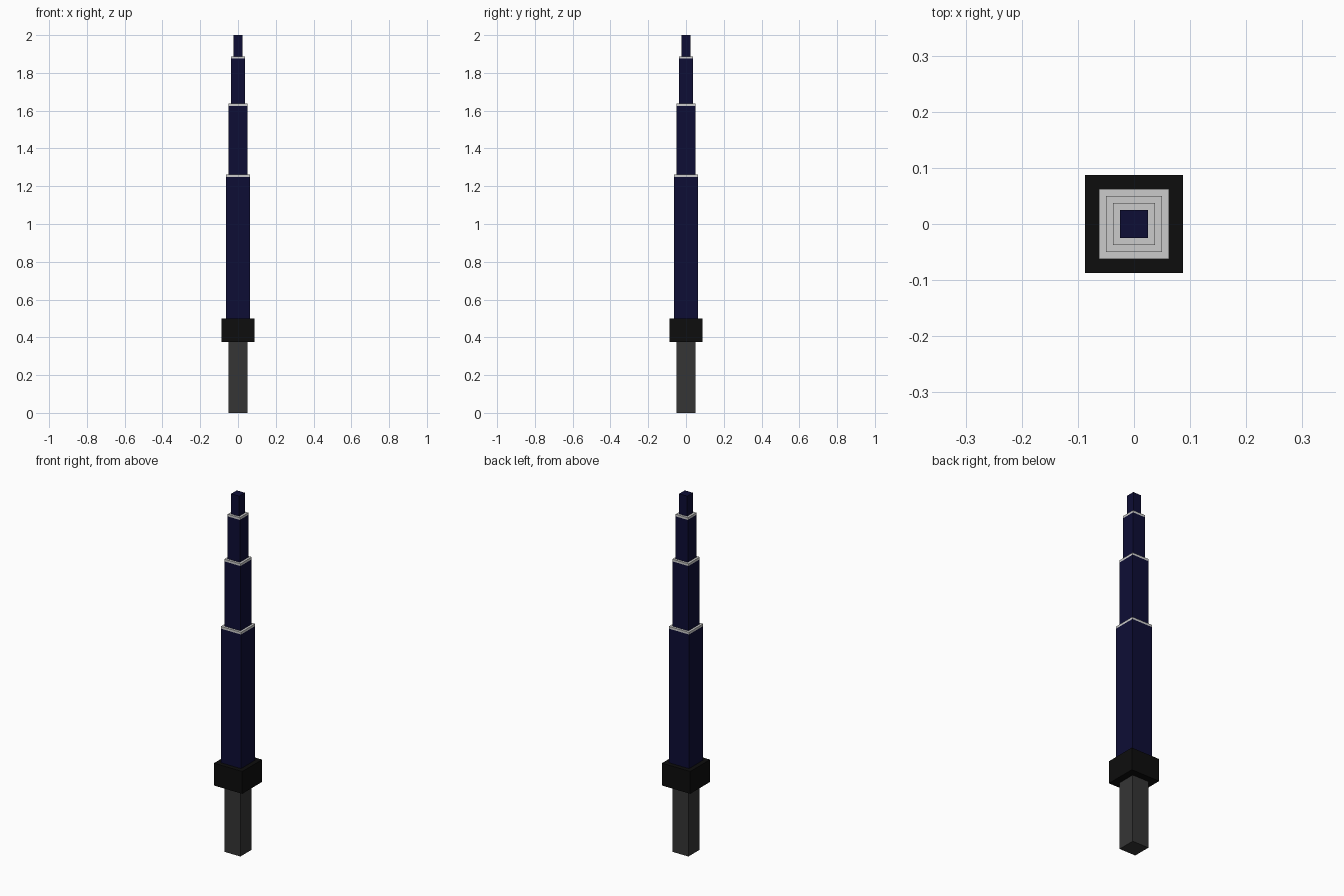
import bpy

cube = bpy.data.objects.get("Cube")
if cube:
    bpy.data.objects.remove(cube, do_unlink=True)


def material(name, rgb):
    mat = bpy.data.materials.new(name)
    mat.use_nodes = True
    colour = (*rgb, 1.0)
    mat.diffuse_color = colour
    mat.node_tree.nodes["Principled BSDF"].inputs["Base Color"].default_value = colour
    return mat


def block(name, width, bottom, top, mat):
    """Square upright block centred on the z axis."""
    bpy.ops.mesh.primitive_cube_add(size=1, location=(0, 0, (bottom + top) / 2))
    obj = bpy.context.object
    obj.name = name
    obj.scale = (width, width, top - bottom)
    bpy.ops.object.transform_apply(location=False, rotation=False, scale=True)
    obj.data.materials.append(mat)


navy = material("navy", (0.004, 0.004, 0.036))
black = material("black", (0.004, 0.004, 0.004))
grey = material("dark grey", (0.036, 0.036, 0.036))
silver = material("silver", (0.6, 0.6, 0.6))

# Grip and guard
block("grip", 0.1, 0, 0.375, grey)
block("guard", 0.175, 0.375, 0.5, black)

# Telescoping blade sections, each but the last capped by a thin rim
RIM = 0.0125
bottom = 0.5
sections = [("lower", 0.125, 1.2625), ("middle", 0.1, 1.6375),
            ("upper", 0.075, 1.8875), ("tip", 0.05, 2.0)]
for name, width, top in sections:
    capped = name != "tip"
    body_top = top - RIM if capped else top
    block(f"blade_{name}", width, bottom, body_top, navy)
    if capped:
        block(f"rim_{name}", width, body_top, top, silver)
    bottom = top
